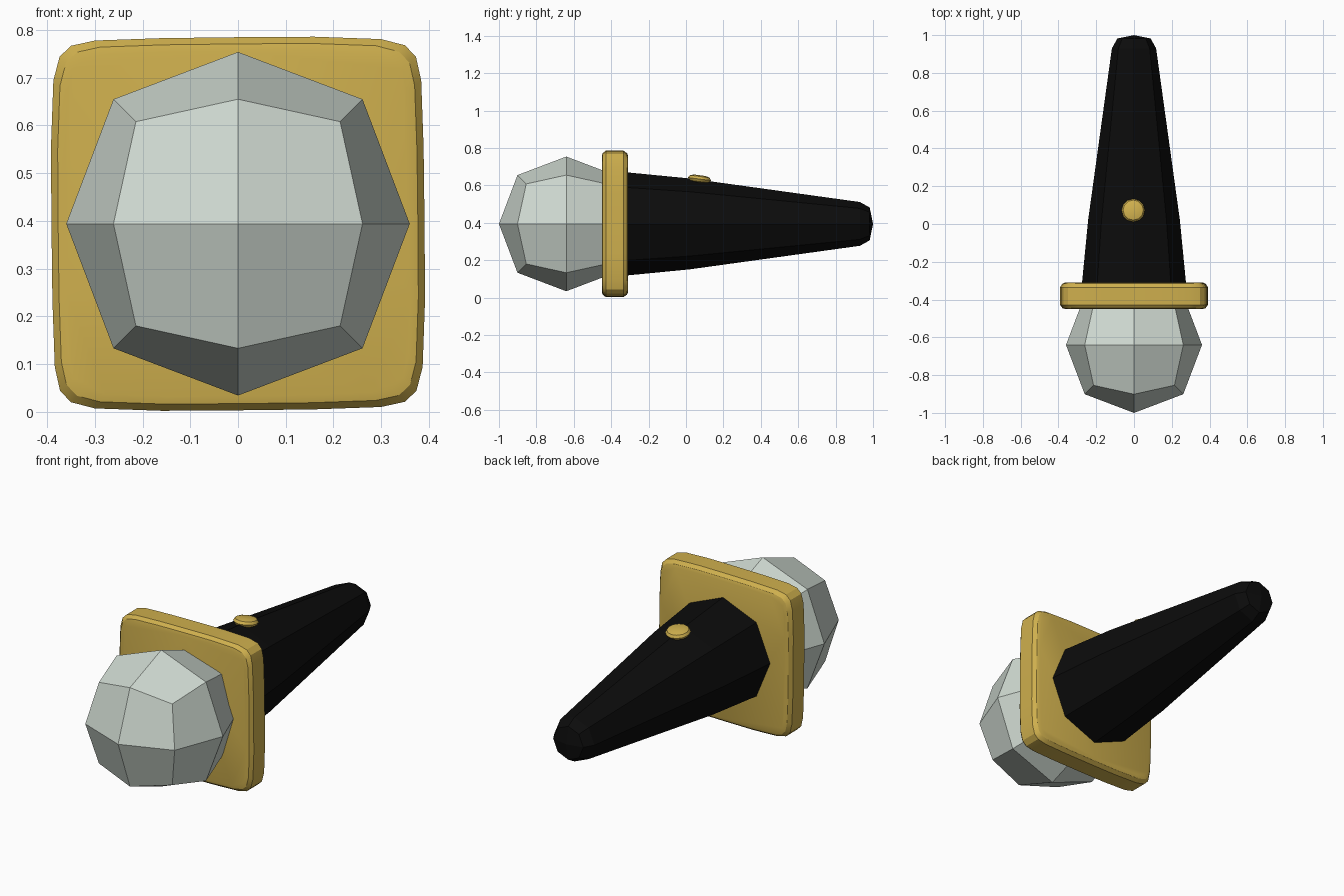
import bpy, bmesh, math
from mathutils import Matrix

if "Cube" in bpy.data.objects:
    bpy.data.objects.remove(bpy.data.objects["Cube"])

CZ = 0.394  # height of the long axis


def material(name, rgb):
    m = bpy.data.materials.new(name)
    m.diffuse_color = (*rgb, 1)
    m.use_nodes = True
    m.node_tree.nodes["Principled BSDF"].inputs["Base Color"].default_value = m.diffuse_color
    return m


GOLD = material("gold", (0.62, 0.43, 0.075))
SILVER = material("silver grey", (0.62, 0.69, 0.63))
BLACK = material("black", (0.0035, 0.0035, 0.0035))


def finish(name, bm, mat, smooth=False):
    bmesh.ops.recalc_face_normals(bm, faces=bm.faces)
    me = bpy.data.meshes.new(name)
    bm.to_mesh(me)
    bm.free()
    me.materials.append(mat)
    ob = bpy.data.objects.new(name, me)
    bpy.context.collection.objects.link(ob)
    if smooth:
        bpy.ops.object.select_all(action='DESELECT')
        ob.select_set(True)
        bpy.context.view_layer.objects.active = ob
        bpy.ops.object.shade_smooth_by_angle(angle=math.radians(30))
    return ob


def loft(bm, loops, pole=None):
    """Skin closed loops of points; cap the start flat, the end flat or with a pole."""
    rings = [[bm.verts.new(p) for p in loop] for loop in loops]
    n = len(rings[0])
    for a, b in zip(rings, rings[1:]):
        for i in range(n):
            j = (i + 1) % n
            bm.faces.new((a[i], a[j], b[j], b[i]))
    bm.faces.new(rings[0])
    if pole:
        tip = bm.verts.new(pole)
        for i in range(0, n, 2):  # quads around the pole
            r = rings[-1]
            bm.faces.new((r[i], r[(i + 1) % n], r[(i + 2) % n], tip))
    else:
        bm.faces.new(rings[-1])


def octagon(r, y):
    return [(r * math.cos(k * math.pi / 4), y, CZ + r * math.sin(k * math.pi / 4))
            for k in range(8)]


# Microphone head: cube divided once and rounded to a ball
bm = bmesh.new()
bmesh.ops.create_cube(bm, size=2)
bmesh.ops.subdivide_edges(bm, edges=bm.edges[:], cuts=1, use_grid_fill=True)
for v in bm.verts:
    order = sum(abs(c) > 0.5 for c in v.co)  # 1 face centre, 2 edge, 3 corner
    v.co *= {1: 0.36, 2: 0.261, 3: 0.214}[order]
    v.co.y -= 0.64
    v.co.z += CZ
finish("microphone_head", bm, SILVER)

# Handle: tapering octagon with a blunt rounded end
bm = bmesh.new()
loft(bm, [octagon(0.277, -0.33), octagon(0.243, 0.02), octagon(0.117, 0.93),
          octagon(0.088, 0.982)], pole=(0, 1.0, CZ))
finish("handle", bm, BLACK)

# Square collar: rounded square outline with softened rims
corner = [(0.391, 0), (0.389, 0.16), (0.384, 0.3), (0.373, 0.35),
          (0.35, 0.374), (0.3, 0.387), (0.16, 0.392)]
outline = []
for q in range(4):
    c, s = round(math.cos(q * math.pi / 2)), round(math.sin(q * math.pi / 2))
    outline += [(c * x - s * z, s * x + c * z) for x, z in corner]
rim = [(-0.45, 0.03), (-0.446, 0.014), (-0.428, 0), (-0.335, 0),
       (-0.315, 0.014), (-0.309, 0.03)]
bm = bmesh.new()
loft(bm, [[(x * (1 - d / 0.39), y, CZ + z * (1 - d / 0.39)) for x, z in outline]
          for y, d in rim])
finish("collar", bm, GOLD, True)

# Button: flattened low ball lying on the sloping handle top
bm = bmesh.new()
bmesh.ops.create_uvsphere(bm, u_segments=12, v_segments=6, radius=1)
for v in bm.verts:
    z = max(-0.75, min(0.75, v.co.z))
    v.co = (v.co.x * 0.062, v.co.y * 0.062, z * 0.027)
bm.transform(Matrix.Translation((-0.004, 0.072, 0.634)) @ Matrix.Rotation(-0.13, 4, 'X'))
finish("button", bm, GOLD, True)
